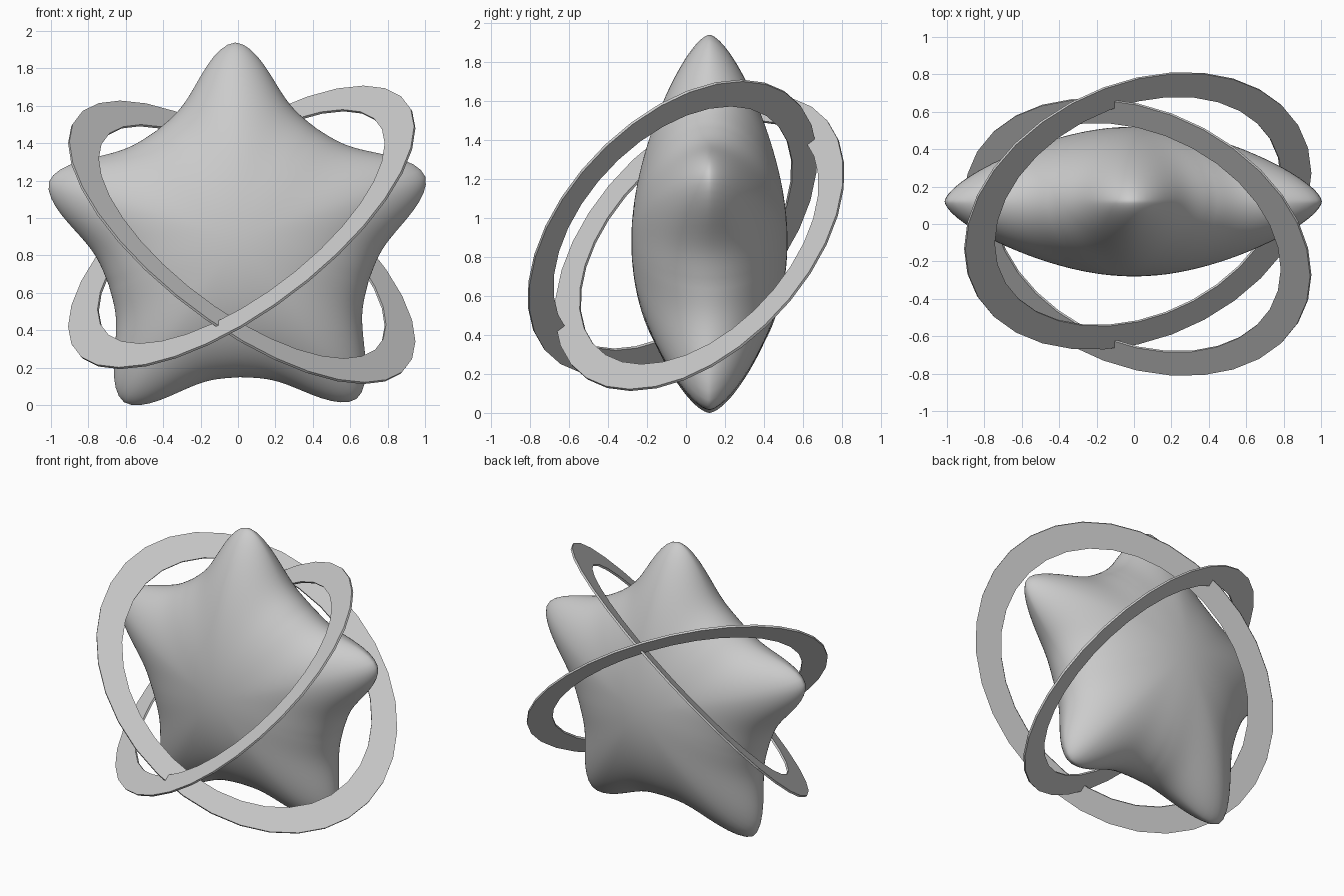
import bpy
import bmesh
from math import sin, cos, pi, atan2, hypot, exp, degrees, radians, copysign
from mathutils import Vector, Matrix

cube = bpy.data.objects.get("Cube")
if cube:
    bpy.data.objects.remove(cube, do_unlink=True)

grey = bpy.data.materials.new("plain_grey")
grey.use_nodes = True
grey.diffuse_color = (0.6, 0.6, 0.6, 1)
grey.node_tree.nodes["Principled BSDF"].inputs["Base Color"].default_value = (0.6, 0.6, 0.6, 1)


def add_object(name, bm, smooth):
    bmesh.ops.recalc_face_normals(bm, faces=bm.faces)
    for face in bm.faces:
        face.smooth = smooth
    mesh = bpy.data.meshes.new(name)
    bm.to_mesh(mesh)
    bm.free()
    mesh.materials.append(grey)
    obj = bpy.data.objects.new(name, mesh)
    bpy.context.collection.objects.link(obj)
    return obj


# Puffy five-pointed star: a sphere whose rim is drawn out into rounded points
def star_body():
    bm = bmesh.new()
    bmesh.ops.create_uvsphere(bm, u_segments=160, v_segments=64, radius=1)
    for v in bm.verts:
        x, y, z = v.co
        t = hypot(x, y)
        angle = atan2(x, y)
        off_tip = abs((degrees(angle) + 36) % 72 - 36)
        pull = t * t * exp(-(off_tip / 15.3) ** 1.8)
        r = t * (0.728 + 0.33 * pull)
        depth = copysign(0.4 * abs(z) ** (1 + 0.25 * pull), z)
        turned = angle - radians(0.8)
        v.co = (r * sin(turned), 0.12 + depth, 0.88 + r * cos(turned))
    return add_object("star_body", bm, True)


# Flat oval ring swept from a thin rectangular section
def ring(name, flip):
    across = Vector((0.925, 0.205, -0.535))
    upward = Vector((0, 0.71, 0.53))
    normal = across.cross(upward).normalized() * 0.007
    centre = Vector((0.02, 0.07, -0.04))
    section = [(1, 1), (1, -1), (0.83, -1), (0.83, 1)]
    count = 32
    bm = bmesh.new()
    loops = []
    for i in range(count):
        a = 2 * pi * i / count
        spoke = across * cos(a) + upward * sin(a)
        loops.append([bm.verts.new(centre + spoke * s + normal * h) for s, h in section])
    for i in range(count):
        p, q = loops[i], loops[(i + 1) % count]
        for j in range(4):
            k = (j + 1) % 4
            bm.faces.new((p[j], p[k], q[k], q[j]))
    place = Matrix.Translation((0, 0, 0.91)) @ Matrix.Rotation(pi if flip else 0, 4, "X")
    bm.transform(place)
    return add_object(name, bm, False)


star_body()
ring("falling_ring", False)
ring("rising_ring", True)
